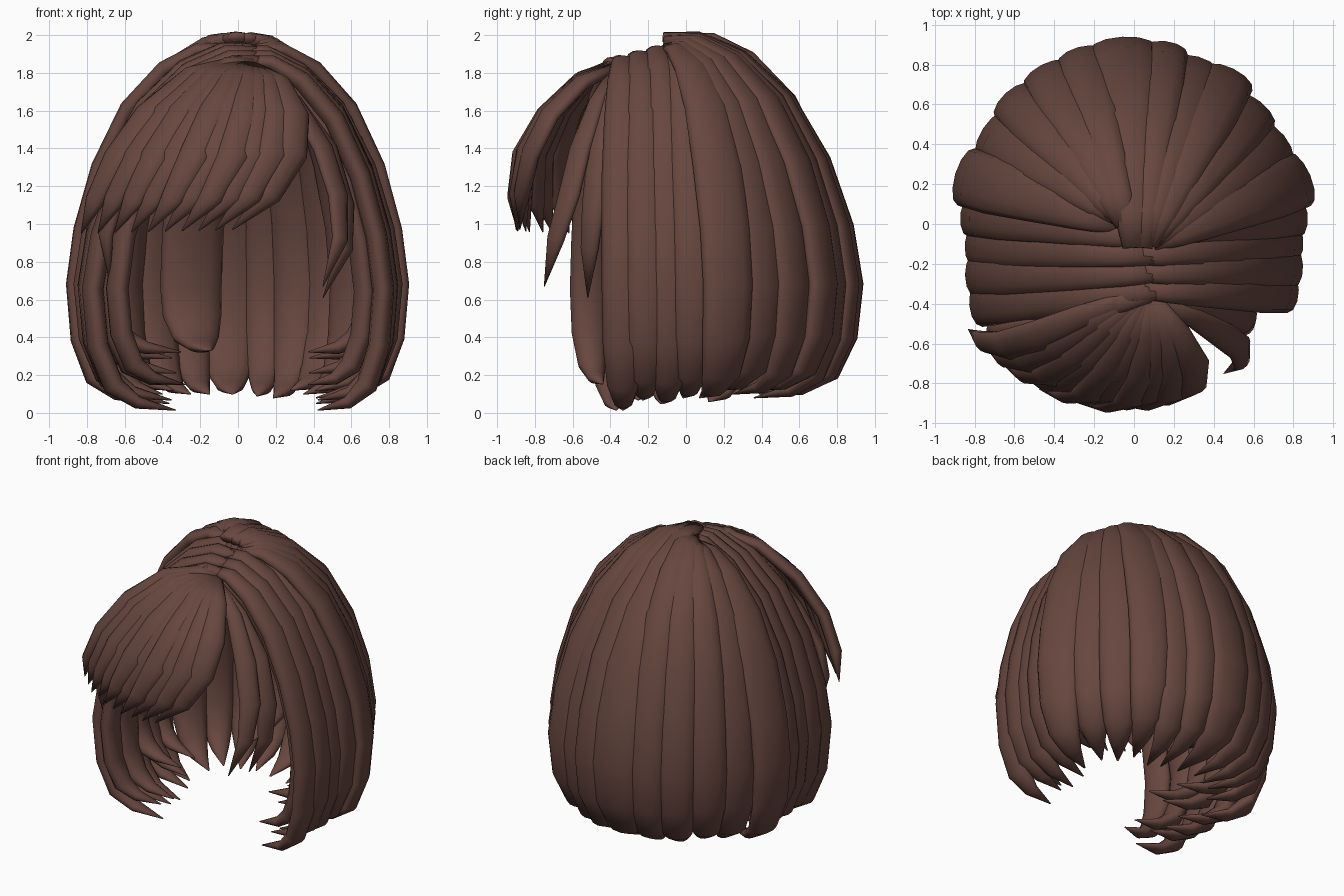
import bpy, bmesh, math
from mathutils import Vector

cube = bpy.data.objects.get("Cube")
if cube:
    bpy.data.objects.remove(cube)

# One flat hair colour
hair = bpy.data.materials.new("dark brown hair")
hair.use_nodes = True
colour = (0.135, 0.062, 0.049, 1)
hair.diffuse_color = colour
bsdf = hair.node_tree.nodes["Principled BSDF"]
bsdf.inputs["Base Color"].default_value = colour
bsdf.inputs["Roughness"].default_value = 0.8

SIDES = 12


def lock(name, path, centre, half_width, thick, taper):
    """Sweep a flattened oval along a path, its flat side facing away from centre."""
    path = [Vector(p) for p in path]
    bm = bmesh.new()
    rings = []
    last = len(path) - 1
    for i, p in enumerate(path):
        tangent = (path[min(i + 1, last)] - path[max(i - 1, 0)]).normalized()
        side = tangent.cross(p - centre).normalized()
        normal = side.cross(tangent).normalized()
        ring = []
        for k in range(SIDES):
            a = math.tau * k / SIDES
            ring.append(bm.verts.new(p + side * math.cos(a) * half_width * taper[i]
                                     + normal * math.sin(a) * thick * min(1, taper[i] * 1.3)))
        rings.append(ring)
    for a, b in zip(rings, rings[1:]):
        for k in range(SIDES):
            n = (k + 1) % SIDES
            bm.faces.new((a[k], a[n], b[n], b[k]))
    bm.faces.new(rings[0])
    bm.faces.new(rings[-1])
    bmesh.ops.recalc_face_normals(bm, faces=bm.faces)
    for f in bm.faces:
        f.smooth = True
    mesh = bpy.data.meshes.new(name)
    bm.to_mesh(mesh)
    bm.free()
    mesh.materials.append(hair)
    bpy.context.collection.objects.link(bpy.data.objects.new(name, mesh))


# Long locks: (fraction of reach, height) from the parting to the inward curl
FALL = [(0, 1.93), (0.18, 1.92), (0.4, 1.82), (0.64, 1.61), (0.83, 1.3), (0.95, 0.97),
        (1, 0.68), (0.97, 0.38), (0.88, 0.17), (0.74, 0.08), (0.52, 0.04)]
FALL_TAPER = [0.35, 0.55, 0.72, 0.88, 1, 1, 1, 0.95, 0.75, 0.45, 0.04]


def long_lock(name, root, out, half_width, tip, reach=0.94, rise=0.0):
    root, out = Vector(root), Vector(out) * reach
    lift = 1 + min(0, root.y + 0.12) * 0.16
    path = []
    for r, z in FALL:
        xy = root.lerp(out, r)
        if z < 0.7:
            z = 0.7 - (0.7 - z) * (0.7 - tip) / 0.66
        else:
            z += rise * (z - 0.7)
        path.append((xy.x, xy.y, z * lift * (1 if reach > 0.9 else 0.97)))
    lock(name, path, Vector((root.x, root.y, 0.85)), half_width, 0.058, FALL_TAPER)


# Back locks fan out from the crown, highest straight behind it
back = [
    ((-0.06, 0.0), (-0.89, 0.25), 0.15, 0.06),
    ((-0.07, 0.03), (-0.76, 0.48), 0.135, 0.1),
    ((-0.06, 0.02), (-0.64, 0.65), 0.125, 0.12),
    ((-0.05, 0.0), (-0.47, 0.8), 0.13, 0.1),
    ((-0.03, -0.02), (-0.28, 0.88), 0.125, 0.1),
    ((0.0, -0.12), (-0.06, 0.945), 0.165, 0.1),
    ((0.05, -0.12), (0.16, 0.91), 0.12, 0.09),
    ((0.06, -0.1), (0.33, 0.84), 0.125, 0.08),
    ((0.07, -0.1), (0.5, 0.77), 0.135, 0.12),
    ((0.08, -0.09), (0.64, 0.61), 0.135, 0.1),
    ((0.09, -0.09), (0.75, 0.43), 0.13, 0.12),
    ((0.09, -0.09), (0.89, 0.24), 0.145, 0.08),
]
for i, (root, out, w, tip) in enumerate(back):
    long_lock(f"back_lock_{i + 1}", root, out, w, tip, 0.945 - 0.012 * (i % 2),
              0.045 * max(0, out[1] - 0.3) / 0.6)
long_lock("back_under_lock", (-0.04, 0.0), (-0.29, 0.82), 0.17, 0.34, 0.86)

# Side locks run across from the parting, over a shorter under layer
for name, s, step in (("left", 1, 0.135), ("right", -1, 0.16)):
    for i in range(4):
        y = 0.05 - step * i
        root = (0.03 + 0.022 * i - 0.05 * s, -0.08 - 0.085 * i)
        long_lock(f"{name}_side_lock_{i + 1}", root, (s * (0.86 - 0.012 * i), y), 0.115,
                  (0.08, 0.05, 0.07, 0.015)[i], 0.945 - 0.012 * (i % 2))
        long_lock(f"{name}_under_lock_{i + 1}", root, (s * (0.87 - 0.03 * i), y + 0.07), 0.11,
                  (0.3, 0.22, 0.34, 0.16)[i], 0.86)
long_lock("right_front_lock", (0.08, -0.36), (-0.68, -0.55), 0.1, 0.16)

# Swept fringe: blend between the two outermost locks, bulging forward between
FRINGE_LEFT = [(0.09, -0.37, 1.83), (0.22, -0.55, 1.75), (0.3, -0.72, 1.58),
               (0.29, -0.82, 1.38), (0.17, -0.87, 1.16), (-0.03, -0.88, 0.97)]
FRINGE_RIGHT = [(0.02, -0.36, 1.87), (-0.25, -0.46, 1.79), (-0.48, -0.56, 1.59),
                (-0.65, -0.61, 1.35), (-0.76, -0.59, 1.12), (-0.83, -0.53, 0.95)]
FRINGE_TAPER = [0.45, 0.75, 1, 1, 0.75, 0.04]
face_centre = Vector((-0.05, -0.1, 1.1))
COUNT = 10
for i in range(COUNT):
    s = i / (COUNT - 1)
    path = []
    for j, (a, b) in enumerate(zip(FRINGE_LEFT, FRINGE_RIGHT)):
        p = Vector(a).lerp(Vector(b), s)
        p.y -= (0.125 + 0.02 * (i % 2)) * 4 * s * (1 - s) * min(1, j / 3)
        path.append(p)
    lock(f"fringe_lock_{i + 1}", path, face_centre, 0.085, 0.042, FRINGE_TAPER)

# Thin face framing wisps under the fringe
wisps = {
    "left_wisp_outer": [(0.1, -0.38, 1.82), (0.3, -0.47, 1.65), (0.45, -0.56, 1.4),
                        (0.53, -0.62, 1.15), (0.54, -0.69, 0.92), (0.45, -0.75, 0.67)],
    "left_wisp_inner": [(0.1, -0.38, 1.81), (0.3, -0.42, 1.65), (0.48, -0.46, 1.4),
                        (0.57, -0.49, 1.1), (0.57, -0.51, 0.87), (0.45, -0.52, 0.61)],
    "right_wisp_outer": [(0.02, -0.37, 1.82), (-0.28, -0.46, 1.65), (-0.5, -0.53, 1.4),
                         (-0.65, -0.56, 1.15), (-0.7, -0.55, 0.95), (-0.68, -0.52, 0.7)],
}
for name, path in wisps.items():
    lock(name, path, face_centre, 0.07, 0.035, FRINGE_TAPER)
